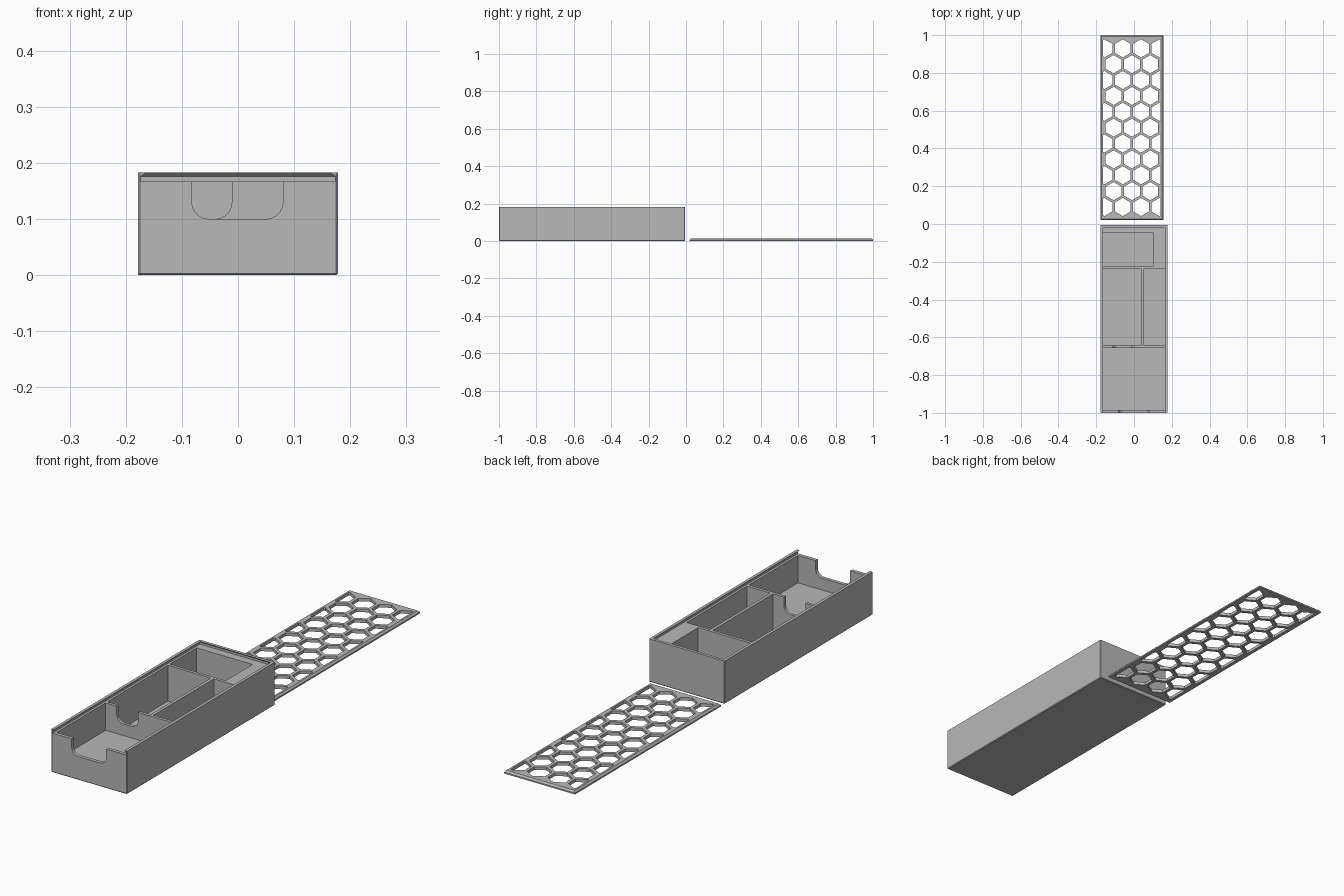
import bpy, bmesh, math

if "Cube" in bpy.data.objects:
    bpy.data.objects.remove(bpy.data.objects["Cube"], do_unlink=True)

GREY = (0.48, 0.48, 0.48, 1)
grey = bpy.data.materials.new("plain grey")
grey.use_nodes = True
grey.diffuse_color = GREY
grey.node_tree.nodes["Principled BSDF"].inputs["Base Color"].default_value = GREY


def make(name, stacks):
    """One object from closed solids, each lofted through a stack of rings."""
    bm = bmesh.new()
    for rings in stacks:
        loops = [[bm.verts.new(p) for p in ring] for ring in rings]
        n = len(loops[0])
        bm.faces.new(loops[0][::-1])
        bm.faces.new(loops[-1])
        for a, b in zip(loops, loops[1:]):
            for i in range(n):
                j = (i + 1) % n
                bm.faces.new((a[i], a[j], b[j], b[i]))
    bmesh.ops.recalc_face_normals(bm, faces=bm.faces)
    mesh = bpy.data.meshes.new(name)
    bm.to_mesh(mesh)
    bm.free()
    mesh.materials.append(grey)
    ob = bpy.data.objects.new(name, mesh)
    bpy.context.collection.objects.link(ob)
    return ob


def rect(x0, x1, y0, y1, z):
    return [(x0, y0, z), (x1, y0, z), (x1, y1, z), (x0, y1, z)]


def block(x0, x1, y0, y1, z0, z1):
    return [rect(x0, x1, y0, y1, z0), rect(x0, x1, y0, y1, z1)]


def notch(x0, x1, y0, y1, z, r=0.03, top=0.2):
    """Finger notch: U-shaped profile pushed through a wall."""
    pts = [(x1, top), (x0, top)]
    for cx, start in ((x0 + r, math.pi), (x1 - r, 1.5 * math.pi)):
        for i in range(9):
            a = start + i * math.pi / 16
            pts.append((cx + r * math.cos(a), z + r + r * math.sin(a)))
    return [[(x, y, h) for x, h in pts] for y in (y0, y1)]


def cut(ob, cutters):
    """Subtract the cutters, bake the result and drop the cutters."""
    for c in cutters:
        c.hide_render = True
        mod = ob.modifiers.new("cut", "BOOLEAN")
        mod.operation = "DIFFERENCE"
        mod.solver = "EXACT"
        mod.object = c
    bpy.context.view_layer.update()
    baked = bpy.data.meshes.new_from_object(
        ob.evaluated_get(bpy.context.evaluated_depsgraph_get()))
    ob.modifiers.clear()
    ob.data = baked
    for c in cutters:
        bpy.data.objects.remove(c, do_unlink=True)


# Box body with softened upright and bottom edges
HALF, FRONT, BACK, TOP, SHELF = 0.178, -1.0, -0.005, 0.183, 0.167
box = make("box_body", [block(-HALF, HALF, FRONT, BACK, 0, TOP)])
bm = bmesh.new()
bm.from_mesh(box.data)
edges = [e for e in bm.edges if min(v.co.z for v in e.verts) < 0.01]
bmesh.ops.bevel(bm, geom=edges, offset=0.003, segments=1, affect="EDGES")
bm.to_mesh(box.data)
bm.free()

# Dovetail slot for the sliding lid, open at the front
cutters = [make("slot_cutter", [[
    rect(-0.173, 0.173, -1.1, -0.010, SHELF),
    rect(-0.173, 0.173, -1.1, -0.010, 0.176),
    rect(-0.157, 0.157, -1.1, -0.026, 0.190)]])]

# Four compartments: x range, y range, floor height
pockets = [(-0.163, 0.163, -0.985, -0.656, 0.05),
           (-0.163, 0.040, -0.643, -0.238, 0.015),
           (0.053, 0.163, -0.643, -0.238, 0.015),
           (-0.163, 0.100, -0.225, -0.045, 0.015)]
for x0, x1, y0, y1, floor in pockets:
    cutters.append(make("pocket_cutter", [block(x0, x1, y0, y1, floor, 0.172)]))

# Finger notches in the front wall and in the divider
cutters.append(make("front_notch", [notch(-0.082, 0.080, -1.05, -0.97, 0.1)]))
cutters.append(make("divider_notch", [notch(-0.111, -0.011, -0.67, -0.63, 0.1)]))
cut(box, cutters)

# Lid frame with chamfered upper rim
LX0, LX1, LY0, LY1, LZ = -0.178, 0.156, 0.02, 1.0, 0.013
RIM, CH = 0.015, 0.007
frame = make("lid_frame", [[
    rect(LX0, LX1, LY0, LY1, 0),
    rect(LX0, LX1, LY0, LY1, LZ - CH),
    rect(LX0 + CH, LX1 - CH, LY0 + CH, LY1 - CH, LZ)]])
inner = (LX0 + RIM, LX1 - RIM, LY0 + RIM, LY1 - RIM)
cut(frame, [make("frame_cutter", [block(*inner, -0.1, 0.1)])])

# Honeycomb panel inside the frame
R, HOLE = 0.056, 0.048
cx, cy = (LX0 + LX1) / 2, (LY0 + LY1) / 2
holes = []
for row in range(-5, 6):
    for col in range(-2, 3):
        hx = cx + math.sqrt(3) * R * (col + 0.5 * (row % 2))
        hy = cy + 1.5 * R * row
        if abs(hx - cx) > 0.16:
            continue
        holes.append([[(hx + HOLE * math.sin(k * math.pi / 3),
                        hy + HOLE * math.cos(k * math.pi / 3), z)
                       for k in range(6)] for z in (-0.1, 0.1)])
panel = make("lid_honeycomb", [block(*inner, 0, LZ)])
cut(panel, [make("honeycomb_cutter", holes)])
